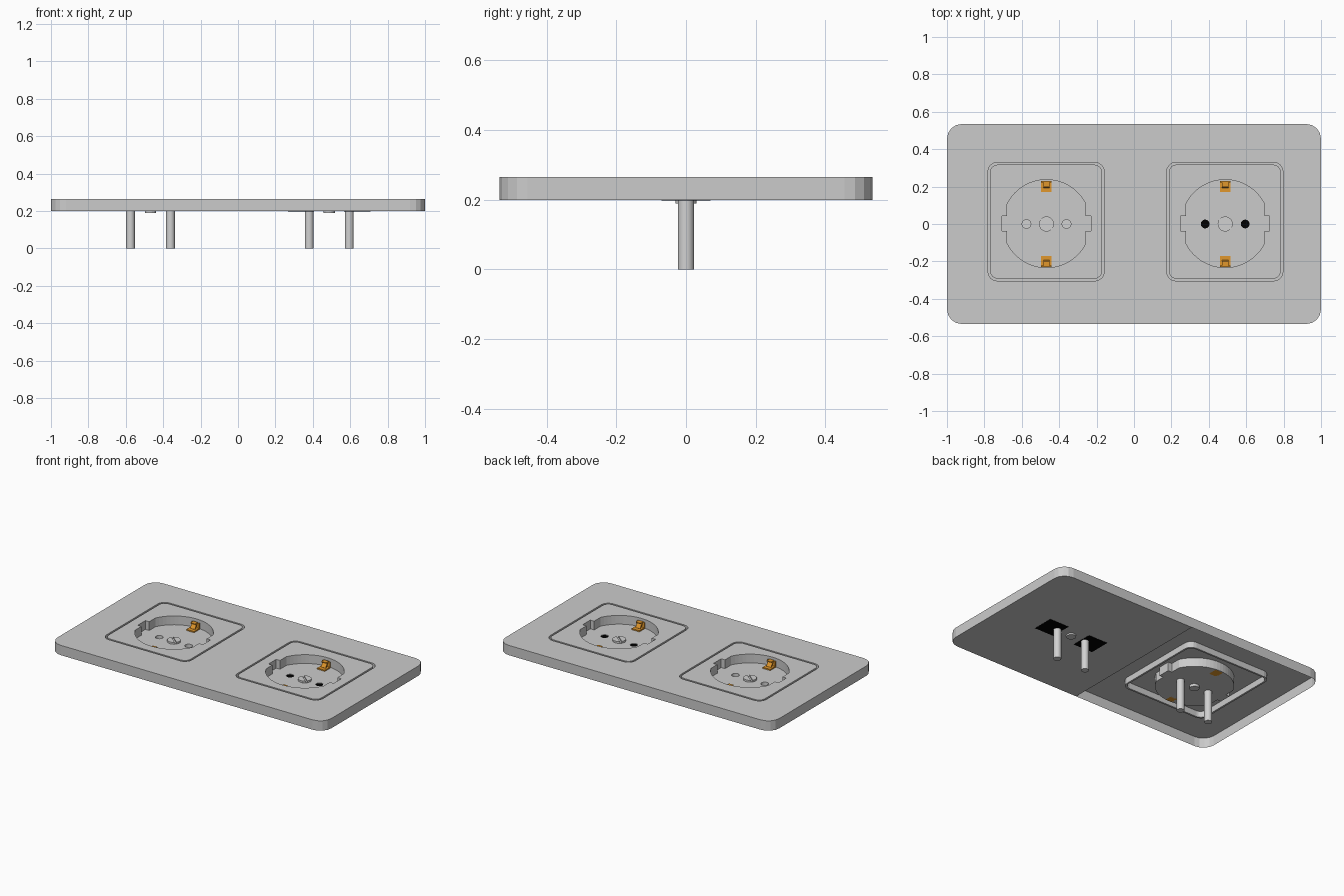
import bpy, bmesh, math
from mathutils import Matrix, Vector

if "Cube" in bpy.data.objects:
    bpy.data.objects.remove(bpy.data.objects["Cube"])

TOP, BASE, FLOOR, GROOVE = 0.265, 0.2, 0.207, 0.225
PIN_R, PIN_X = 0.0235, 0.107


def material(name, rgb):
    m = bpy.data.materials.new(name)
    m.diffuse_color = (*rgb, 1)
    m.use_nodes = True
    m.node_tree.nodes["Principled BSDF"].inputs["Base Color"].default_value = m.diffuse_color
    return m


GREY = material("grey plastic", (0.6, 0.6, 0.6))
STEEL = material("light metal", (0.64, 0.64, 0.64))
BRASS = material("brass", (0.75, 0.31, 0.025))
BLACK = material("black", (0.0, 0.0, 0.0))


# --- outline helpers (all counter-clockwise) ---
def arc(cx, cy, r, a0, a1, n):
    return [(cx + r * math.cos(a0 + (a1 - a0) * i / n),
             cy + r * math.sin(a0 + (a1 - a0) * i / n)) for i in range(n + 1)]


def circle(cx, cy, r, n=20):
    return arc(cx, cy, r, 0, 2 * math.pi, n)[:-1]


def rounded(cx, cy, hx, hy, r, n=4):
    pts = []
    for k, (sx, sy) in enumerate([(1, -1), (1, 1), (-1, 1), (-1, -1)]):
        a = (k - 1) * math.pi / 2
        pts += arc(cx + sx * (hx - r), cy + sy * (hy - r), r, a, a + math.pi / 2, n)
    return pts


def recess_outline(cx, cy):
    r, flat, notch, h = 0.235, 0.21, 0.238, 0.04
    a = math.acos(flat / r)
    half = arc(0, 0, r, a, math.pi - a, 22) + [(-flat, h), (-notch, h), (-notch, -h), (-flat, -h)]
    return [(cx + s * x, cy + s * y) for s in (1, -1) for x, y in half]


# --- surface helpers ---
def fill(bm, loops, z, up=True):
    edges = []
    for loop in loops:
        vs = [bm.verts.new((x, y, z)) for x, y in loop]
        edges += [bm.edges.new((vs[i - 1], vs[i])) for i in range(len(vs))]
    res = bmesh.ops.triangle_fill(bm, edges=edges, use_beauty=True, normal=(0, 0, 1))
    for f in res["geom"]:
        if isinstance(f, bmesh.types.BMFace):
            f.normal_update()
            if (f.normal.z > 0) != up:
                f.normal_flip()


def wall(bm, loop, lo, hi, outward=True):
    a = [bm.verts.new((x, y, lo)) for x, y in loop]
    b = [bm.verts.new((x, y, hi)) for x, y in loop]
    for i in range(len(loop)):
        f = bm.faces.new((a[i - 1], a[i], b[i], b[i - 1]))
        if not outward:
            f.normal_flip()


def prism(bm, loop, lo, hi):
    fill(bm, [loop], hi)
    fill(bm, [loop], lo, False)
    wall(bm, loop, lo, hi)


def box(bm, centre, size, tilt=0):
    m = (Matrix.Translation(Vector(centre)) @ Matrix.Rotation(tilt, 4, 'X')
         @ Matrix.Diagonal((*size, 1)))
    bmesh.ops.create_cube(bm, size=1, matrix=m)


def finish(bm, name, mat, smooth=False):
    bmesh.ops.remove_doubles(bm, verts=bm.verts[:], dist=1e-5)
    me = bpy.data.meshes.new(name)
    bm.to_mesh(me)
    bm.free()
    me.materials.append(mat)
    ob = bpy.data.objects.new(name, me)
    bpy.context.collection.objects.link(ob)
    if smooth:
        bpy.context.view_layer.objects.active = ob
        ob.select_set(True)
        bpy.ops.object.shade_smooth_by_angle(angle=math.radians(35))
        ob.select_set(False)


SOCKETS = [("left", -0.468, False), ("right", 0.4875, True)]


def groove_loops(cx):
    return (rounded(cx - 0.002, 0.0125, 0.311, 0.317, 0.05),
            rounded(cx - 0.002, 0.0125, 0.299, 0.305, 0.04))


# Cover plate: open shell, closed underneath on the right half only
plate = rounded(0, 0, 1, 0.535, 0.08)
bm = bmesh.new()
fill(bm, [plate] + [groove_loops(cx)[0] for _, cx, _ in SOCKETS], TOP)
wall(bm, plate, BASE, TOP)
right_half = [p for p in plate if p[0] > 0] + [(0, 0.535), (0, -0.535)]
holes = [circle(0.4875 + s * PIN_X, 0, PIN_R) for s in (-1, 1)]
fill(bm, [right_half] + holes, BASE, False)
finish(bm, "cover_plate", GREY)

for side, cx, dark in SOCKETS:
    outer, inner = groove_loops(cx)
    recess = recess_outline(cx, 0.002)
    pins = [circle(cx + s * PIN_X, 0, PIN_R) for s in (-1, 1)]

    # Socket insert with its surrounding groove and the plug recess
    bm = bmesh.new()
    wall(bm, outer, GROOVE, TOP, False)
    fill(bm, [outer, inner], GROOVE)
    wall(bm, inner, GROOVE, TOP)
    fill(bm, [inner, recess], TOP)
    wall(bm, recess, FLOOR, TOP, False)
    fill(bm, [recess] + pins, FLOOR)
    finish(bm, side + "_socket_insert", GREY)

    # Hollow contact pins below the floor
    bm = bmesh.new()
    for p in pins:
        wall(bm, p, 0, FLOOR)
        fill(bm, [p], 0, False)
    finish(bm, side + "_contact_pins", STEEL, True)

    # Dark hole fillers and dark pads under the base
    if dark:
        bm = bmesh.new()
        for s, p in zip((-1, 1), pins):
            fill(bm, [p], FLOOR - 0.003)
            box(bm, (cx + s * 0.15, 0, BASE), (0.14, 0.14, 0.003))
        finish(bm, side + "_dark_holes", BLACK)

    # Centre screw: shaft, disc and two head halves leaving a slot
    bm = bmesh.new()
    prism(bm, circle(cx, 0, 0.03), 0.19, FLOOR)
    prism(bm, circle(cx, 0, 0.04), FLOOR, FLOOR + 0.004)
    gap = math.asin(0.006 / 0.04)
    for k in (0, 1):
        a = math.radians(-40) + k * math.pi
        prism(bm, arc(cx, 0, 0.04, a + gap, a + math.pi - gap, 12), FLOOR + 0.004, FLOOR + 0.012)
    finish(bm, side + "_screw", STEEL)

    # Earth clips: foot, back strip and bent tongue
    bm = bmesh.new()
    for s in (-1, 1):
        box(bm, (cx, s * 0.2, FLOOR + 0.004), (0.056, 0.06, 0.008))
        box(bm, (cx, s * 0.226, FLOOR + 0.02), (0.056, 0.008, 0.04))
        box(bm, (cx, s * 0.207, FLOOR + 0.024), (0.034, 0.008, 0.04), s * -0.6)
        box(bm, (cx, s * 0.212, FLOOR + 0.041), (0.034, 0.03, 0.006))
    finish(bm, side + "_earth_clips", BRASS)
